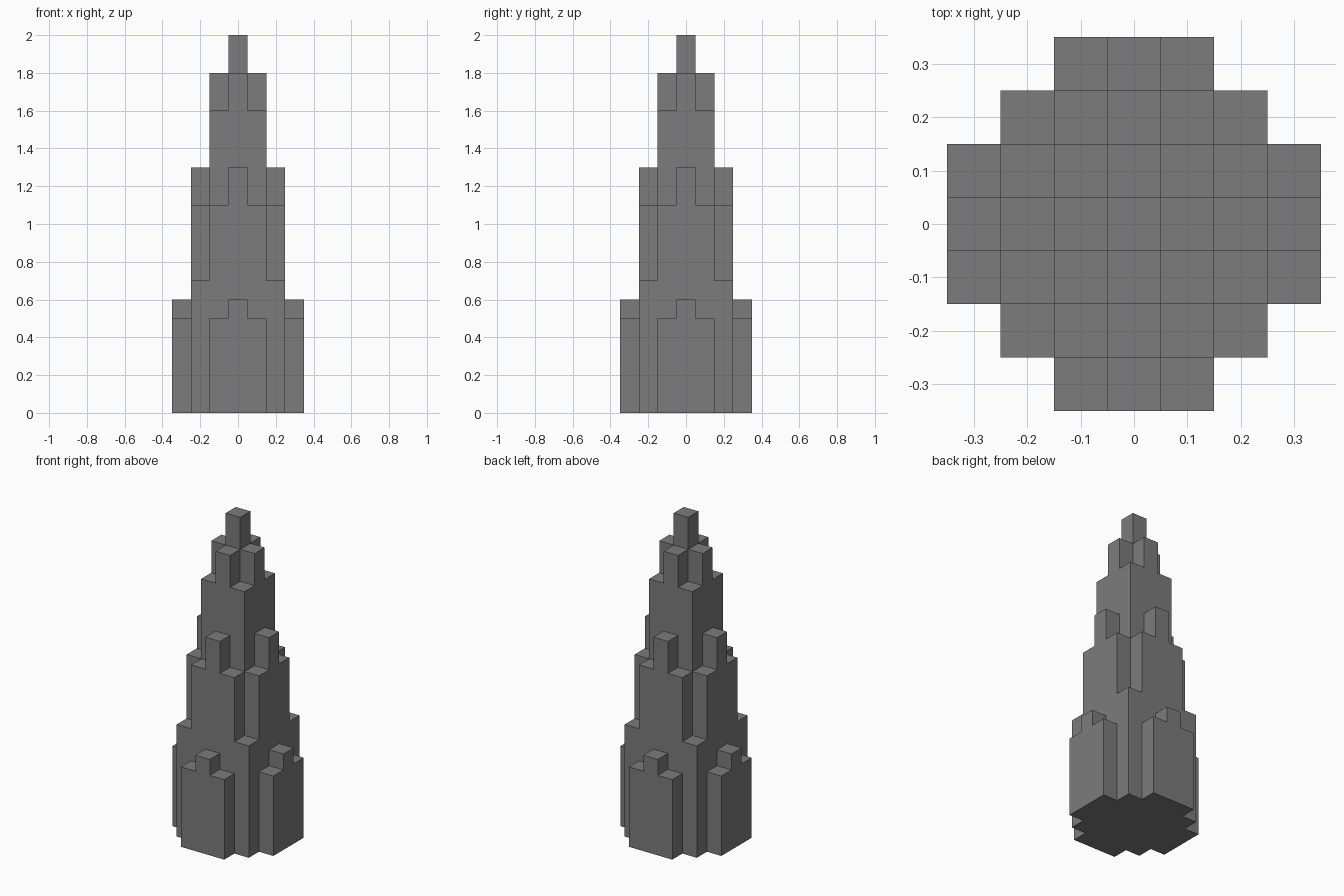
import bpy
import bmesh

if "Cube" in bpy.data.objects:
    bpy.data.objects.remove(bpy.data.objects["Cube"], do_unlink=True)

CELL = 0.1
# Column height by distance from the centre (larger offset, smaller offset)
HEIGHTS = {(0, 0): 2.0, (1, 0): 1.8, (1, 1): 1.6,
           (2, 0): 1.3, (2, 1): 1.1, (2, 2): 0.7,
           (3, 0): 0.6, (3, 1): 0.5}
LEVELS = [0.0] + sorted(HEIGHTS.values())


def filled(i, j, k):
    """Whether the tower occupies this cell at this level."""
    a, b = abs(i), abs(j)
    return k >= 0 and HEIGHTS.get((max(a, b), min(a, b)), 0) > LEVELS[k] + 1e-4 \
        if k < len(LEVELS) - 1 else False


def corner(i, j, k):
    return ((i - 0.5) * CELL, (j - 0.5) * CELL, LEVELS[k])


# Stone material
stone = bpy.data.materials.new("dark_grey_stone")
stone.use_nodes = True
colour = (0.2, 0.2, 0.2, 1)
stone.diffuse_color = colour
stone.node_tree.nodes["Principled BSDF"].inputs["Base Color"].default_value = colour

# Stepped tower: one closed shell made of the exposed cell sides
bm = bmesh.new()
for i in range(-3, 4):
    for j in range(-3, 4):
        for k in range(len(LEVELS) - 1):
            if not filled(i, j, k):
                continue
            cell = (i, j, k)
            for axis in range(3):
                u, v = (axis + 1) % 3, (axis + 2) % 3
                for side in (0, 1):
                    beside = list(cell)
                    beside[axis] += 2 * side - 1
                    if filled(*beside):
                        continue
                    ring = []
                    for du, dv in ((0, 0), (1, 0), (1, 1), (0, 1)):
                        p = list(cell)
                        p[axis] += side
                        p[u] += du
                        p[v] += dv
                        ring.append(bm.verts.new(corner(*p)))
                    bm.faces.new(ring if side else ring[::-1])

# Weld the sides and merge coplanar faces into clean walls
bmesh.ops.remove_doubles(bm, verts=bm.verts, dist=1e-4)
bmesh.ops.dissolve_limit(bm, angle_limit=0.01, verts=bm.verts, edges=bm.edges)
bmesh.ops.recalc_face_normals(bm, faces=bm.faces)

mesh = bpy.data.meshes.new("stepped_tower")
bm.to_mesh(mesh)
bm.free()
mesh.materials.append(stone)
tower = bpy.data.objects.new("stepped_tower", mesh)
bpy.context.collection.objects.link(tower)
